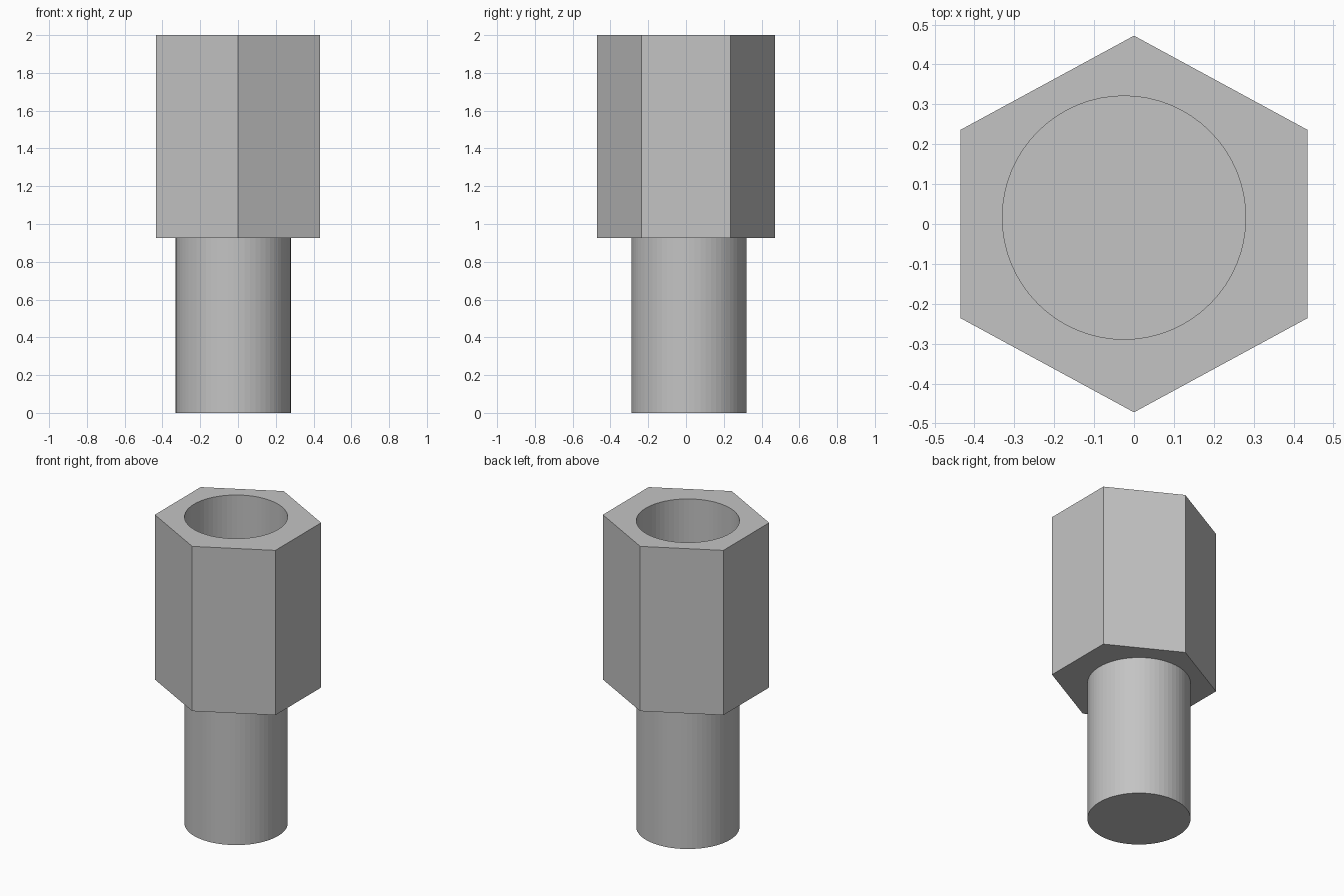
import bpy
import math

cube = bpy.data.objects.get("Cube")
if cube:
    bpy.data.objects.remove(cube, do_unlink=True)

# Main dimensions
TOP, SHOULDER, BORE_FLOOR = 2.0, 0.925, 1.08
RADIUS = 0.305
AXIS = (-0.025, 0.016)      # stud and bore share a slightly offset axis
HALF_X, HALF_Y = 0.435, 0.472

grey = bpy.data.materials.new("plain grey")
grey.use_nodes = True
colour = (0.55, 0.55, 0.55, 1)
grey.diffuse_color = colour
grey.node_tree.nodes["Principled BSDF"].inputs["Base Color"].default_value = colour


def prism(name, sides, radius, low, high, centre=(0, 0)):
    """Upright prism between two heights."""
    bpy.ops.mesh.primitive_cylinder_add(
        vertices=sides, radius=radius, depth=high - low,
        location=(*centre, (low + high) / 2))
    obj = bpy.context.object
    obj.name = name
    obj.data.materials.append(grey)
    return obj


# Hexagonal body, stretched slightly across its flats
body = prism("hex_body", 6, 1, SHOULDER, TOP)
body.scale = (HALF_X / math.cos(math.pi / 6), HALF_Y, 1)
bpy.ops.object.transform_apply(location=False, rotation=False, scale=True)

# Blind round bore in the top
cutter = prism("bore_cutter", 64, RADIUS, BORE_FLOOR, TOP + 0.1, AXIS)
cutter.hide_render = True
bore = body.modifiers.new("bore", "BOOLEAN")
bore.operation = "DIFFERENCE"
bore.solver = "EXACT"
bore.object = cutter
bpy.context.view_layer.objects.active = body
bpy.ops.object.modifier_apply(modifier=bore.name)
bpy.data.objects.remove(cutter, do_unlink=True)

# Solid round stud, set a little way into the body
prism("round_stud", 64, RADIUS, 0, SHOULDER + 0.05, AXIS)
